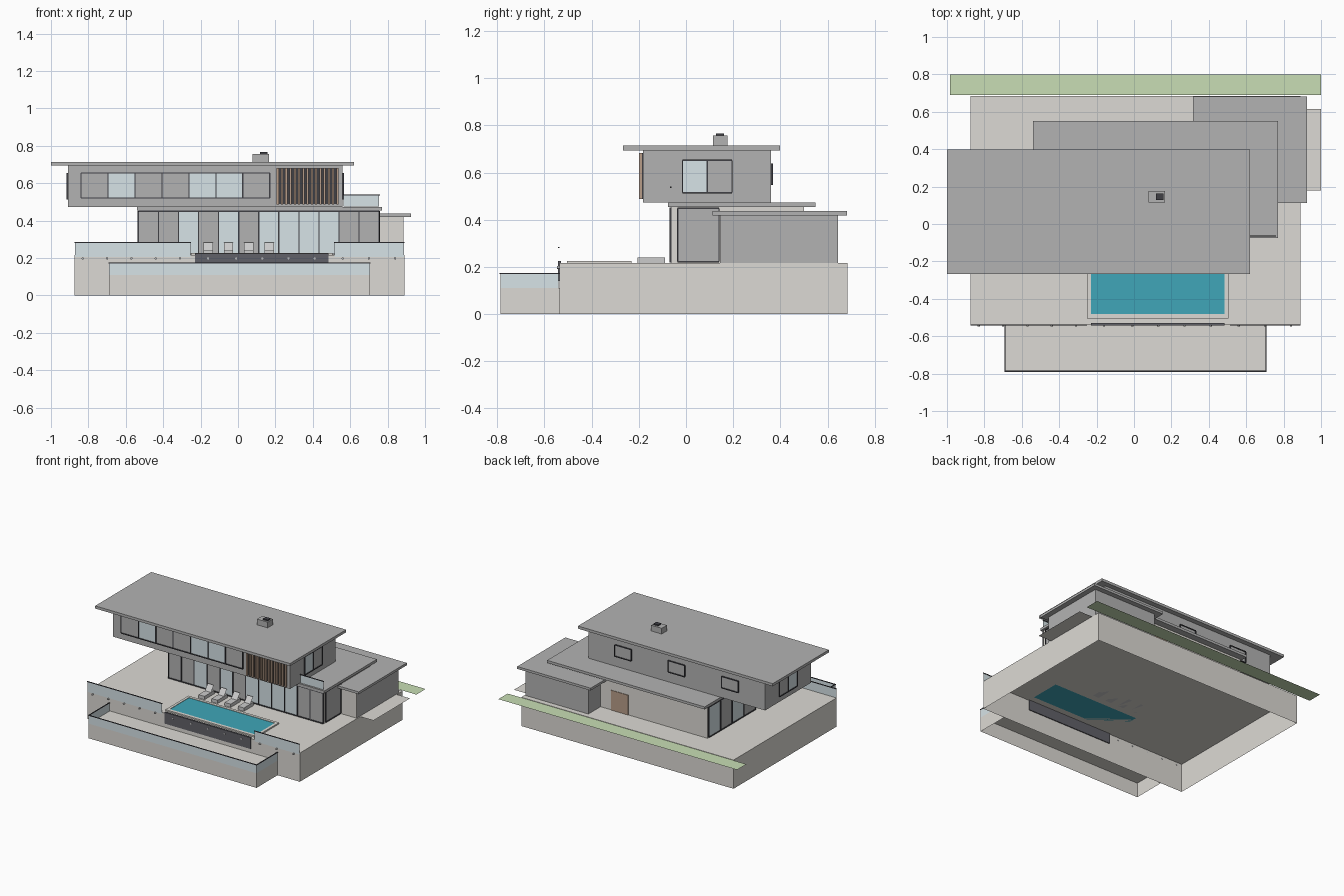
import bpy, bmesh
from math import radians

if "Cube" in bpy.data.objects:
    bpy.data.objects.remove(bpy.data.objects["Cube"])


def material(name, r, g, b):
    m = bpy.data.materials.new(name)
    m.diffuse_color = (r, g, b, 1)
    m.use_nodes = True
    m.node_tree.nodes["Principled BSDF"].inputs["Base Color"].default_value = m.diffuse_color
    return m


STONE = material("pale_stone", .72, .70, .66)
GREY = material("render_grey", .45, .45, .45)
GLASS = material("pale_glass", .68, .77, .80)
DARK = material("dark_metal", .05, .05, .06)
FASCIA = material("dark_tile", .12, .12, .14)
WATER = material("pool_water", .05, .38, .48)
GRASS = material("lawn_green", .58, .73, .46)
WOOD = material("timber", .48, .34, .25)


def box(name, x, y, z, mat=None, open_bottom=False):
    """Box from (min, max) ranges."""
    bm = bmesh.new()
    bmesh.ops.create_cube(bm, size=1)
    for v in bm.verts:
        v.co = [r[0] if c < 0 else r[1] for c, r in zip(v.co, (x, y, z))]
    bm.normal_update()
    if open_bottom:
        bmesh.ops.delete(bm, geom=[f for f in bm.faces if f.normal.z < -.9], context='FACES')
    return finish(name, bm, mat)


def quad(name, pts, mat=None):
    bm = bmesh.new()
    bm.faces.new([bm.verts.new(p) for p in pts])
    return finish(name, bm, mat)


def finish(name, bm, mat):
    me = bpy.data.meshes.new(name)
    bm.to_mesh(me)
    bm.free()
    ob = bpy.data.objects.new(name, me)
    bpy.context.collection.objects.link(ob)
    if mat:
        me.materials.append(mat)
    return ob


def window(name, axis, face, out, a, z, panes, bar=.006):
    """Glazed strip on a wall; axis is the wall's running direction, panes is a
    string of g (grey) and b (blue)."""
    def part(n, u, w, depth, mat):
        d = tuple(sorted((face, face + out * depth)))
        box(n, u if axis == 'x' else d, d if axis == 'x' else u, w, mat)
    step = (a[1] - a[0]) / len(panes)
    for i, p in enumerate(panes):
        u = a[0] + i * step
        part(name + "_pane", (u, u + step), z, .003, GLASS if p == 'b' else GREY)
    for i in range(len(panes) + 1):
        u = a[0] + i * step
        part(name + "_mullion", (u - bar / 2, u + bar / 2), z, .008, DARK)
    for h in z:
        part(name + "_rail", a, (h - bar / 2, h + bar / 2), .008, DARK)


def glass_rail(name, p, q, z0, z1):
    """Glass balustrade between two plan points with a dark cap rail."""
    quad(name, [(*p, z0), (*q, z0), (*q, z1), (*p, z1)], GLASS)
    e = .003
    box(name + "_cap", (min(p[0], q[0]) - e, max(p[0], q[0]) + e),
        (min(p[1], q[1]) - e, max(p[1], q[1]) + e), (z1 - .005, z1), DARK)


# Terraces (hollow, open underneath)
T = .216
box("main_terrace", (-.875, .89), (-.537, .685), (0, T), STONE, True)
box("lower_terrace", (-.69, .705), (-.787, -.537), (0, .11), STONE, True)
quad("lawn", [(-.985, .69, T), (1, .69, T), (1, .8, T), (-.985, .8, T)], GRASS)
quad("driveway", [(.885, .18, T), (1, .18, T), (1, .615, T), (.885, .615, T)], STONE)

# Balustrades
glass_rail("terrace_glass_left", (-.872, -.539), (-.255, -.539), .205, .285)
glass_rail("terrace_glass_right", (.515, -.539), (.887, -.539), .205, .285)
glass_rail("lower_glass_front", (-.69, -.787), (.705, -.787), .11, .175)
for x in (-.69, .705):
    glass_rail("lower_glass_side", (x, -.787), (x, -.54), .11, .175)
glass_rail("balcony_glass", (.565, -.064), (.755, -.064), .475, .54)

# Round fixings under the terrace glass and on the pool front
for x in (-.83, -.7, -.57, -.44, -.31, -.16, -.01, .13, .27, .41, .56, .7, .84):
    bpy.ops.mesh.primitive_cylinder_add(vertices=12, radius=.006, depth=.012,
                                        location=(x, -.541, .198), rotation=(radians(90), 0, 0))
    bpy.context.object.name = "fixing"

# Pool
box("pool_front", (-.23, .485), (-.543, -.53), (.14, .225), FASCIA)
cx, cy = (-.25, .505), (-.505, -.232)
wx, wy = (-.23, .485), (-.482, -.254)
cz = (T, .226)
box("coping_front", cx, (cy[0], wy[0]), cz, STONE)
box("coping_back", cx, (wy[1], cy[1]), cz, STONE)
box("coping_left", (cx[0], wx[0]), wy, cz, STONE)
box("coping_right", (wx[1], cx[1]), wy, cz, STONE)
box("water", wx, wy, (T, .223), WATER)

# Sun loungers with tilted backs
for i in range(4):
    x = -.16 + i * .109
    u = (x - .025, x + .025)
    box("lounger_seat", u, (-.205, -.088), (T, .241))
    quad("lounger_back", [(u[0], -.128, .241), (u[1], -.128, .241),
                          (u[1], -.095, .284), (u[0], -.095, .284)])

# Ground floor
box("ground_floor", (-.53, .752), (-.062, .50), (T, .455), STONE)
window("front_glazing", 'x', -.062, -1, (-.532, .754), (.222, .45), "ggbgbgbbbbgg")
window("right_glazing", 'y', .752, 1, (-.035, .14), (.222, .448), "g")
window("left_glazing", 'y', -.53, -1, (-.06, .49), (.222, .448), "gbgb")
box("back_door", (.13, .27), (.5, .504), (T, .365), WOOD)
box("ground_roof", (-.54, .77), (-.076, .55), (.455, .474), GREY)

# Garage
box("garage", (.36, .885), (.147, .645), (T, .42), GREY)
box("garage_front_panel", (.752, .885), (.145, .147), (T, .42), STONE)
box("garage_roof", (.315, .925), (.112, .683), (.419, .437), GREY)

# Upper floor
box("upper_floor", (-.91, .56), (-.183, .36), (.474, .695), GREY)
box("upper_roof", (-1, .62), (-.268, .398), (.694, .714), GREY)
window("upper_front_window", 'x', -.183, -1, (-.84, .17), (.522, .654), "gbggbbg")
window("upper_right_window", 'y', .56, 1, (-.015, .195), (.515, .652), "bg")
window("upper_left_window", 'y', -.91, -1, (-.015, .195), (.515, .652), "bg")
for x in (-.62, -.175, .27):
    window("upper_back_window", 'x', .36, 1, (x - .068, x + .068), (.55, .635), "g")

# Timber slat screen
box("slat_backing", (.205, .535), (-.186, -.183), (.488, .682), DARK)
for i in range(15):
    x = .207 + i * .0228
    box("slat", (x, x + .011), (-.2, -.186), (.487, .682), WOOD)

# Chimney
box("chimney", (.078, .166), (.115, .177), (.714, .757), GREY)
box("chimney_cap", (.118, .157), (.128, .162), (.757, .766), DARK)
